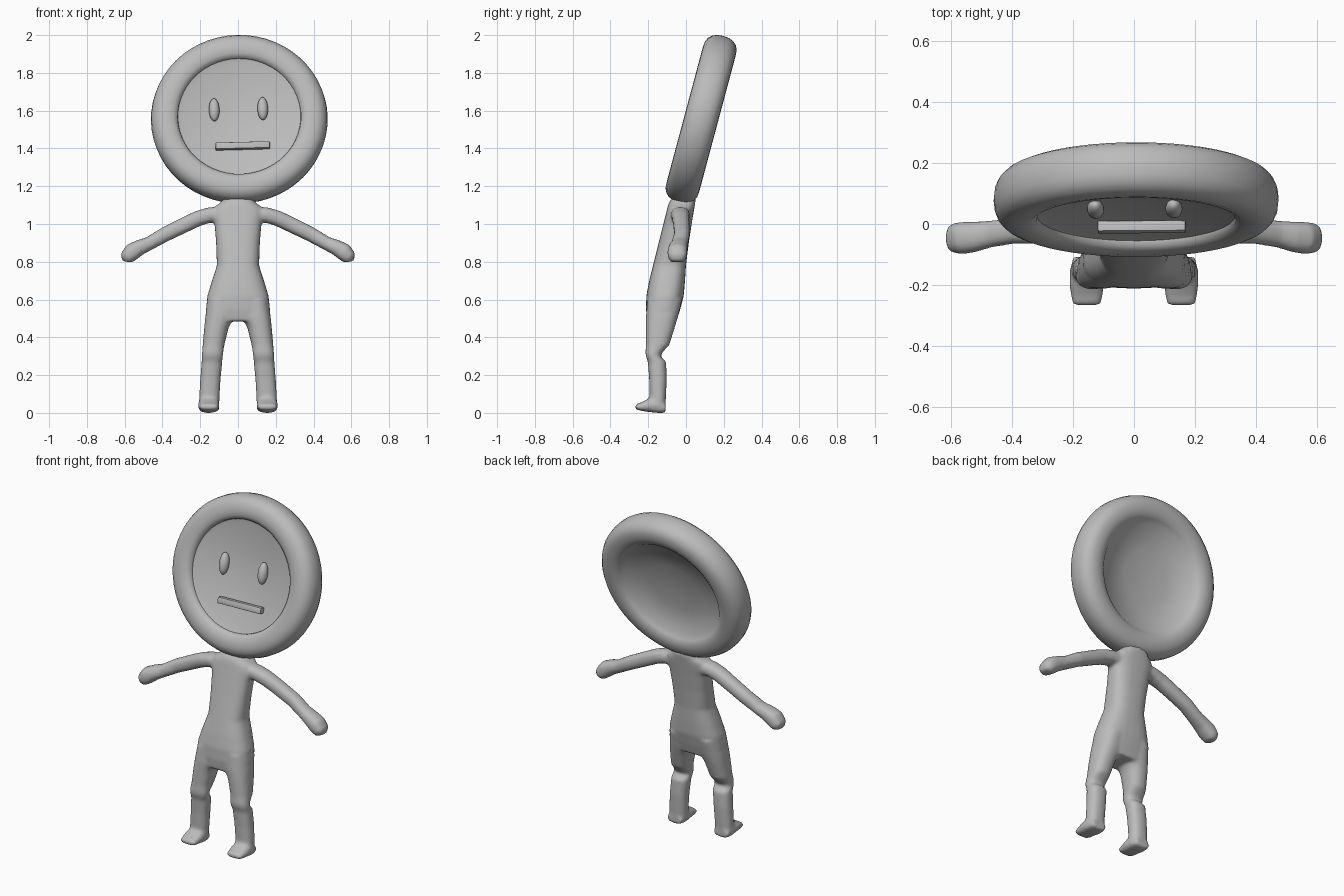
import bpy, bmesh, math
from mathutils import Vector, Matrix

if "Cube" in bpy.data.objects:
    bpy.data.objects.remove(bpy.data.objects["Cube"])

grey = bpy.data.materials.new("plain grey")
grey.diffuse_color = (0.5, 0.5, 0.5, 1)
grey.use_nodes = True
grey.node_tree.nodes["Principled BSDF"].inputs["Base Color"].default_value = grey.diffuse_color


def finish(name, bm, angle=50):
    bmesh.ops.recalc_face_normals(bm, faces=bm.faces)
    me = bpy.data.meshes.new(name)
    bm.to_mesh(me)
    bm.free()
    ob = bpy.data.objects.new(name, me)
    bpy.context.collection.objects.link(ob)
    me.materials.append(grey)
    bpy.ops.object.select_all(action='DESELECT')
    ob.select_set(True)
    bpy.context.view_layer.objects.active = ob
    bpy.ops.object.shade_smooth_by_angle(angle=math.radians(angle))
    return ob


def spow(v, p):
    return math.copysign(abs(v) ** p, v)


def loft(bm, rings, n=28, power=0.85):
    """Closed tube through rings of (centre, half axis u, half axis v)."""
    loops = []
    for c, u, v in rings:
        loops.append([bm.verts.new(Vector(c)
                      + Vector(u) * spow(math.cos(2 * math.pi * i / n), power)
                      + Vector(v) * spow(math.sin(2 * math.pi * i / n), power))
                      for i in range(n)])
    for a, b in zip(loops, loops[1:]):
        for i in range(n):
            bm.faces.new((a[i], a[(i + 1) % n], b[(i + 1) % n], b[i]))
    bm.faces.new(loops[0][::-1])
    bm.faces.new(loops[-1])


def upright(z, x0, x1, y0, y1):
    """Horizontal ring given by its extents."""
    return (((x0 + x1) / 2, (y0 + y1) / 2, z),
            ((x1 - x0) / 2, 0, 0), (0, (y1 - y0) / 2, 0))


# Body: torso, legs, feet and arms fused into one skin
bm = bmesh.new()
torso = [(0.485, 0.165, -0.205, -0.05), (0.55, 0.170, -0.212, -0.03),
         (0.62, 0.162, -0.21, -0.012), (0.70, 0.138, -0.195, -0.005),
         (0.78, 0.112, -0.175, 0.0), (0.90, 0.116, -0.145, 0.015),
         (1.00, 0.124, -0.12, 0.03), (1.06, 0.135, -0.105, 0.04),
         (1.09, 0.125, -0.098, 0.045), (1.115, 0.09, -0.09, 0.05),
         (1.14, 0.08, -0.07, 0.05)]
loft(bm, [upright(z, -w, w, y0, y1) for z, w, y0, y1 in torso], power=0.75)

leg = [(0.60, 0.02, 0.158, -0.205, -0.02), (0.51, 0.02, 0.173, -0.212, -0.042),
       (0.45, 0.05, 0.179, -0.212, -0.06), (0.36, 0.072, 0.187, -0.212, -0.088),
       (0.32, 0.078, 0.19, -0.215, -0.125), (0.30, 0.08, 0.191, -0.212, -0.135),
       (0.27, 0.083, 0.193, -0.202, -0.105), (0.18, 0.092, 0.20, -0.195, -0.102),
       (0.08, 0.098, 0.206, -0.192, -0.106), (0.01, 0.10, 0.207, -0.195, -0.112)]
foot = [(-0.108, 0.045, 0.0, 0.05), (-0.15, 0.055, 0.0, 0.08),
        (-0.20, 0.056, 0.005, 0.075), (-0.24, 0.053, 0.012, 0.054),
        (-0.268, 0.044, 0.018, 0.046)]
# arm path: x, y, z, half thickness, half depth
arm = [(0.08, -0.03, 1.05, 0.04, 0.05), (0.15, -0.03, 1.048, 0.041, 0.05),
       (0.21, -0.028, 1.03, 0.041, 0.046), (0.28, -0.024, 0.997, 0.041, 0.043),
       (0.39, -0.022, 0.943, 0.039, 0.042), (0.47, -0.033, 0.897, 0.036, 0.044),
       (0.52, -0.042, 0.876, 0.041, 0.05), (0.56, -0.046, 0.853, 0.047, 0.053),
       (0.584, -0.046, 0.825, 0.041, 0.05), (0.588, -0.046, 0.80, 0.026, 0.035)]
for s in (1, -1):
    loft(bm, [upright(z, s * x0, s * x1, y0, y1) for z, x0, x1, y0, y1 in leg])
    loft(bm, [((s * 0.155, y, (z0 + z1) / 2), (w, 0, 0), (0, 0, (z1 - z0) / 2))
              for y, w, z0, z1 in foot], power=0.75)
    rings = []
    for i, (x, y, z, t, d) in enumerate(arm):
        a, b = arm[max(i - 1, 0)], arm[min(i + 1, len(arm) - 1)]
        side = Vector((-(b[2] - a[2]), 0, b[0] - a[0])).normalized() * t
        rings.append(((s * x, y, z), (s * side.x, 0, side.z), (0, d, 0)))
    loft(bm, rings)
body = finish("body", bm)
remesh = body.modifiers.new("fuse", 'REMESH')
remesh.mode = 'VOXEL'
remesh.voxel_size = 0.01
remesh.use_smooth_shade = True
soften = body.modifiers.new("soften", 'SMOOTH')
soften.factor = 0.5
soften.iterations = 5

# Head frame: leaning back, with a slight roll
frame = (Matrix.Translation((0.007, 0.08, 1.555))
         @ Matrix.Rotation(math.radians(75), 4, 'X')
         @ Matrix.Rotation(math.radians(1.5), 4, 'Z'))

# Head: thick round rim with a shallow cone on both faces
profile = [(0.0, 0.008), (0.15, 0.027), (0.30, 0.047), (0.325, 0.055)]
for k in range(15):
    a = math.radians(130 - 260 * k / 14)
    profile.append((0.385 + 0.083 * spow(math.cos(a), 0.85),
                    0.09 * spow(math.sin(a), 0.85)))
profile += [(0.305, -0.045), (0.15, -0.024), (0.0, -0.008)]
bm = bmesh.new()
line = [bm.verts.new((r, 0, d)) for r, d in profile]
edges = [bm.edges.new(p) for p in zip(line, line[1:])]
bmesh.ops.spin(bm, geom=line + edges, cent=(0, 0, 0), axis=(0, 0, 1),
               angle=2 * math.pi, steps=56)
bmesh.ops.remove_doubles(bm, verts=bm.verts, dist=0.0005)
bmesh.ops.scale(bm, vec=(1, 0.975, 1), verts=bm.verts)
bm.transform(frame)
finish("head", bm)

# Eyes
for side, x in (("left", -0.132), ("right", 0.125)):
    bm = bmesh.new()
    bmesh.ops.create_uvsphere(bm, u_segments=20, v_segments=12, radius=1)
    bm.transform(frame @ Matrix.Translation((x, 0.043, 0.043))
                 @ Matrix.Diagonal((0.028, 0.063, 0.028, 1)))
    finish(side + "_eye", bm)

# Mouth bar
bm = bmesh.new()
bmesh.ops.create_cube(bm, size=1)
bm.transform(Matrix.Diagonal((0.288, 0.036, 0.036, 1)))
bmesh.ops.bevel(bm, geom=bm.edges[:], offset=0.005, segments=2,
                profile=0.5, affect='EDGES')
bm.transform(frame @ Matrix.Translation((0.014, -0.16, 0.05)))
finish("mouth", bm, 30)
